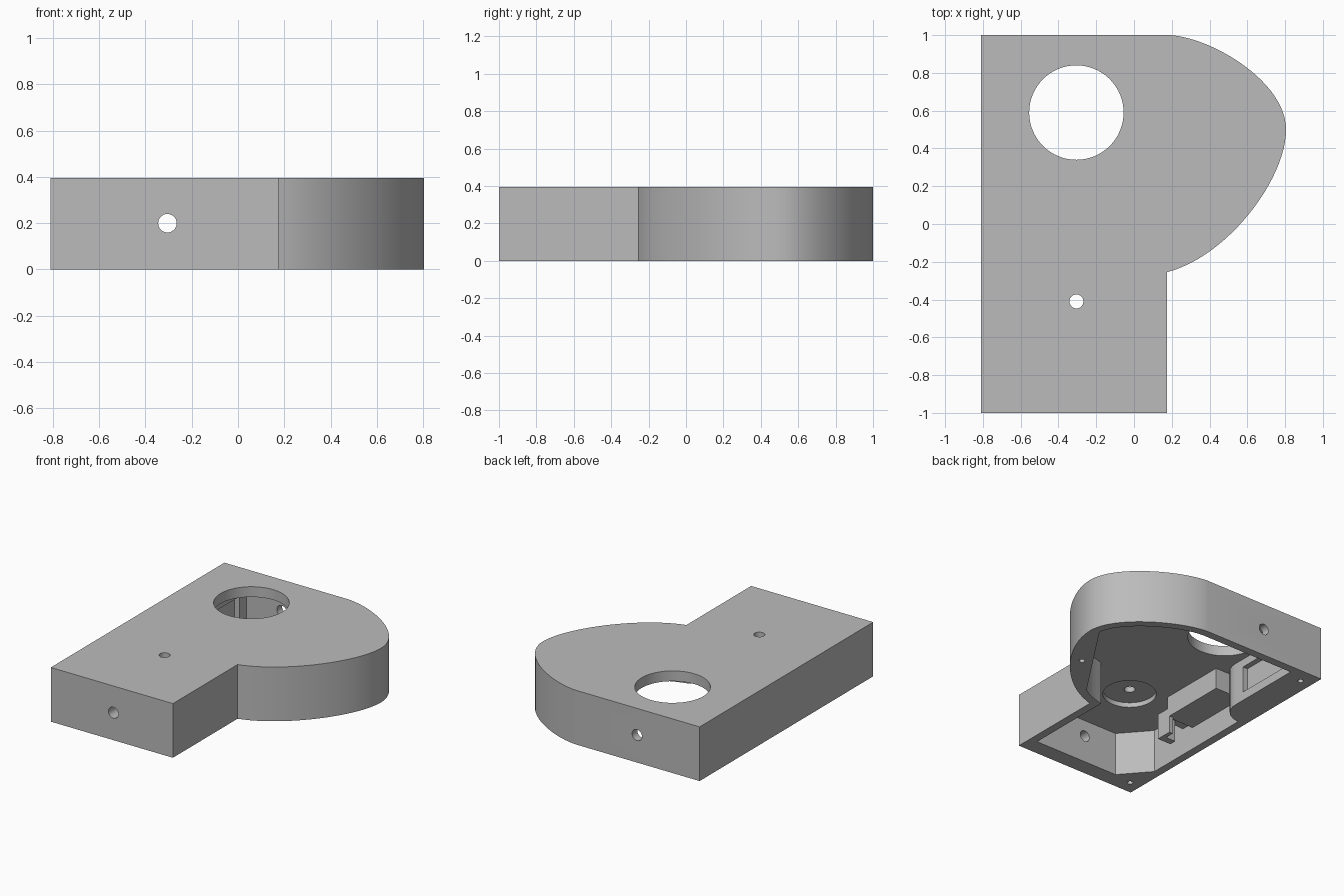
import bpy, bmesh, math
from mathutils import Vector
from mathutils.geometry import interpolate_bezier

if "Cube" in bpy.data.objects:
    bpy.data.objects.remove(bpy.data.objects["Cube"])

HEIGHT, CEILING, WALL = 0.395, 0.32, 0.06
COLOR = (0.5, 0.5, 0.5, 1)

grey = bpy.data.materials.new("plain_grey")
grey.use_nodes = True
grey.diffuse_color = COLOR
grey.node_tree.nodes["Principled BSDF"].inputs["Base Color"].default_value = COLOR


def prism(name, outline, z0, z1):
    """Extrude a counter-clockwise plan outline between two heights."""
    bm = bmesh.new()
    face = bm.faces.new([bm.verts.new((x, y, z0)) for x, y in outline])
    ext = bmesh.ops.extrude_face_region(bm, geom=[face])
    for v in ext["geom"]:
        if isinstance(v, bmesh.types.BMVert):
            v.co.z = z1
    bmesh.ops.recalc_face_normals(bm, faces=bm.faces)
    mesh = bpy.data.meshes.new(name)
    bm.to_mesh(mesh)
    bm.free()
    mesh.materials.append(grey)
    obj = bpy.data.objects.new(name, mesh)
    bpy.context.collection.objects.link(obj)
    return obj


def box(name, x0, x1, y0, y1, z0, z1):
    return prism(name, [(x0, y0), (x1, y0), (x1, y1), (x0, y1)], z0, z1)


def round_cutter(x, y, z0, z1, r, sides=48):
    turn = [2 * math.pi * i / sides for i in range(sides)]
    return prism("cutter", [(x + r * math.cos(a), y + r * math.sin(a)) for a in turn], z0, z1)


def activate(obj):
    bpy.ops.object.select_all(action="DESELECT")
    obj.select_set(True)
    bpy.context.view_layer.objects.active = obj


def cut(obj, cutter):
    cutter.hide_render = True
    mod = obj.modifiers.new("cut", "BOOLEAN")
    mod.operation, mod.solver, mod.object = "DIFFERENCE", "EXACT", cutter
    activate(obj)
    bpy.ops.object.modifier_apply(modifier=mod.name)
    bpy.data.objects.remove(cutter)


# Rounded side, running from the inner notch to the back edge
def bezier(*pts):
    return [Vector((p.x, p.y)) for p in
            interpolate_bezier(*[Vector((x, y, 0)) for x, y in pts], 25)]


curve = bezier((0.175, -0.255), (0.5, -0.17), (0.805, 0.24), (0.805, 0.5))
curve += bezier((0.805, 0.5), (0.805, 0.75), (0.42, 0.985), (0.19, 1))[1:]

body = prism("housing_shell",
             [(-0.81, -1), (0.175, -1)] + [tuple(p) for p in curve] + [(-0.81, 1)], 0, HEIGHT)

# Cavity outline: inset curve with a straight corner web, thick rear side wall, angled front corner
inner = []
for i, p in enumerate(curve):
    t = (curve[min(i + 1, len(curve) - 1)] - curve[max(i - 1, 0)]).normalized()
    q = p + WALL * Vector((-t.y, t.x))
    if q.x > 0.13 and not -0.12 < q.y < 0.5 or q.y > 0.9:
        inner.append(tuple(q))
arc = [math.radians(a) for a in range(0, -91, -10)]
pad = [(-0.75 + 0.16 * math.cos(a), 0.36 + 0.16 * math.sin(a)) for a in arc]
cavity = [(0.115, -0.88), (0.115, -0.21)] + inner + [(-0.59, 0.94)] + pad
cavity += [(-0.75, -0.68), (-0.575, -0.88)]
cut(body, prism("cutter", cavity, -0.1, CEILING))

# Top openings and the round recess under the small hole
cut(body, round_cutter(-0.305, 0.59, 0.2, 0.6, 0.25, 64))
cut(body, round_cutter(-0.305, -0.41, 0.2, CEILING + 0.035, 0.18))
cut(body, round_cutter(-0.305, -0.41, 0.2, 0.6, 0.037, 32))

# Holes through the front and back walls
for y in (-0.94, 0.97):
    cutter = round_cutter(0, 0, -0.15, 0.15, 0.04, 32)
    cutter.rotation_euler.x = math.pi / 2
    cutter.location = (-0.305, y, 0.2)
    bpy.context.view_layer.update()
    cut(body, cutter)

# Screw holes in the rim
for x, y in ((-0.72, -0.9), (-0.72, 0.89), (0.585, 0.15)):
    cut(body, round_cutter(x, y, -0.1, 0.22, 0.02, 20))

# Shallow pocket in the thick side wall
cut(body, box("cutter", -0.63, -0.5, 0.44, 0.86, 0.065, 0.26))

activate(body)
bpy.ops.object.shade_smooth_by_angle(angle=math.radians(25))

# Side mounting block with its hooked clip
box("mounting_block", -0.755, -0.53, -0.28, 0.23, 0.165, CEILING + 0.01)
box("clip_plate", -0.56, -0.53, -0.38, -0.26, 0.04, 0.23)
box("clip_hook", -0.64, -0.55, -0.38, -0.33, 0.04, 0.23)
box("clip_arm", -0.755, -0.56, -0.38, -0.28, 0.2, 0.23)
